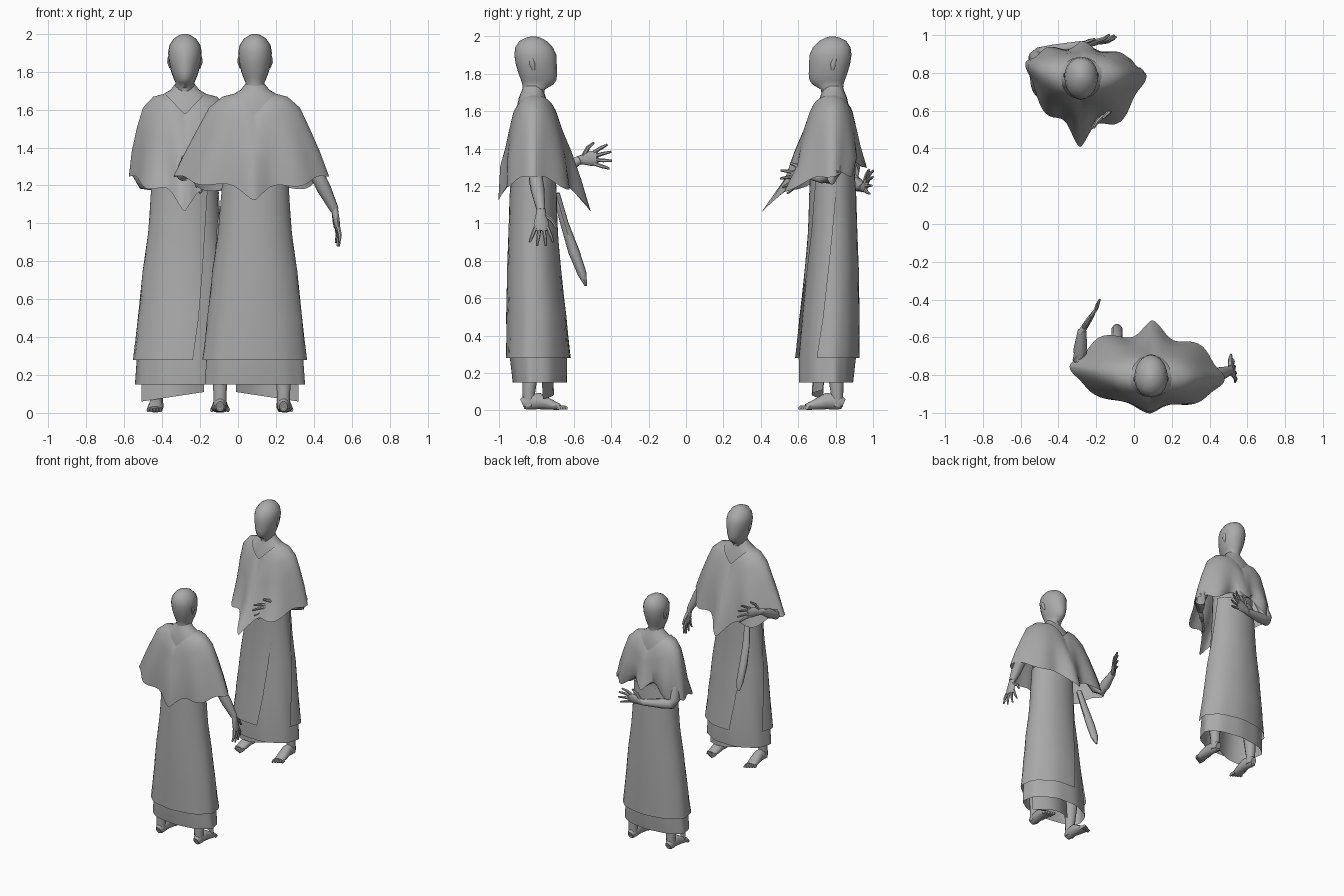
import bpy, bmesh
from math import sin, cos, pi, radians, copysign
from mathutils import Vector, Matrix

cube = bpy.data.objects.get("Cube")
if cube:
    bpy.data.objects.remove(cube)

# One matte grey covers everything
grey = bpy.data.materials.new("stone grey")
grey.use_nodes = True
grey.diffuse_color = (0.4, 0.4, 0.4, 1)
grey.node_tree.nodes["Principled BSDF"].inputs["Base Color"].default_value = (0.4, 0.4, 0.4, 1)


def loft(name, rings, place, closed=True, cap=True):
    """Skin a list of equally long point rows into one smooth object."""
    bm = bmesh.new()
    rows = [[bm.verts.new(p) for p in r] for r in rings]
    n = len(rows[0])
    for a, b in zip(rows, rows[1:]):
        for i in range(n if closed else n - 1):
            j = (i + 1) % n
            bm.faces.new((a[i], a[j], b[j], b[i]))
    if closed and cap:
        bm.faces.new(rows[0][::-1])
        bm.faces.new(rows[-1])
    bmesh.ops.recalc_face_normals(bm, faces=bm.faces)
    mesh = bpy.data.meshes.new(name)
    bm.to_mesh(mesh)
    bm.free()
    mesh.materials.append(grey)
    obj = bpy.data.objects.new(name, mesh)
    bpy.context.collection.objects.link(obj)
    obj.matrix_world = place
    bpy.ops.object.select_all(action='DESELECT')
    obj.select_set(True)
    bpy.context.view_layer.objects.active = obj
    bpy.ops.object.shade_smooth_by_angle(angle=radians(50))


def oval(z, rx, front, back, n=20, start=0.0, sweep=2 * pi, fold=0.0, grow=0.0):
    """Horizontal ring whose front (-y) and back depths differ."""
    pts = []
    for i in range(n):
        a = start + sweep * i / n
        k = 1 + fold * sin(9 * a + 2.5 * z)
        depth = back if sin(a) > 0 else -front
        pts.append(Vector((cos(a) * (rx + grow) * k, sin(a) * (depth + grow) * k, z)))
    return pts


def tube(name, path, radii, place, side=(0, 1, 0), n=10):
    """Tube along a path; radii are (across side, through thickness)."""
    path = [Vector(p) for p in path]
    rings = []
    for i, p in enumerate(path):
        d = (path[min(i + 1, len(path) - 1)] - path[max(i - 1, 0)]).normalized()
        u = Vector(side)
        u = (u - d * u.dot(d)).normalized()
        v = d.cross(u)
        ru, rv = radii[i]
        rings.append([p + u * cos(2 * pi * k / n) * ru + v * sin(2 * pi * k / n) * rv
                      for k in range(n)])
    loft(name, rings, place)


def hand(name, wrist, direction, side, place):
    """Flat palm, four spread fingers and a thumb on the +side edge."""
    w, d, s = Vector(wrist), Vector(direction).normalized(), Vector(side)
    s = (s - d * s.dot(d)).normalized()
    tube(name + "_palm", [w - d * .02, w + d * .02, w + d * .07, w + d * .11],
         [(.021, .018), (.028, .018), (.041, .016), (.037, .011)], place, s)
    for i in range(4):
        off = (i - 1.5) * .021
        base = w + d * .092 + s * off
        way = (d + s * off * 13).normalized()
        size = .1 if i in (1, 2) else .086
        bend = s.cross(d) * .012
        tube(f"{name}_finger_{i + 1}", [base, base + way * size * .55, base + way * size + bend],
             [(.011, .011), (.010, .010), (.006, .006)], place, s, 6)
    t = w + d * .025 + s * .02
    tube(name + "_thumb", [t, t + d * .03 + s * .04, t + d * .07 + s * .062],
         [(.015, .013), (.012, .011), (.007, .007)], place, d.cross(s), 6)


def arm(name, shoulder, elbow, wrist, place):
    s, e, w = Vector(shoulder), Vector(elbow), Vector(wrist)
    path = [s, s.lerp(e, .5), s.lerp(e, .9), e.lerp(w, .12), e.lerp(w, .4), w]
    tube(name, path, [(r, r) for r in (.04, .042, .038, .038, .037, .023)], place, (.3, .9, .2))


def poncho(name, left, right, back_hem, front_reach, back_reach, back_fold, place):
    """Draped V-neck cape with pointed hems; left and right are (width, y shift)."""
    # width, front, back, side height, front height, back height, fold
    profile = [
        (.105, .118, .10, 1.685, 1.575, 1.575, 0),
        (.17, .13, .115, 1.668, 1.55, 1.55, 0),
        (.232, .155, .13, 1.61, 1.48, 1.49, .01),
        (.278, .195, .145, 1.50, 1.38, 1.41, .04),
        (.322, .23, .165, 1.38, 1.25, 1.32, .08),
        (.36, front_reach, back_reach, 1.25, 1.09, back_hem, .11)]
    rings = []
    n = 96
    for step, (w, f, b, zs, zf, zb, fold) in enumerate(profile):
        t = step / (len(profile) - 1)
        ring = []
        for i in range(n):
            a = 2 * pi * (i + .5) / n
            c, s = cos(a), sin(a)
            width, shift = left if c > 0 else right
            x = copysign(abs(c) ** (1 + .25 * t), c) * (w + (width - .36) * t * t)
            if s > 0:
                y, zc, amp = b * s ** (.9 + .2 * t), zb, fold * back_fold
            else:
                y, zc, amp = -f * (-s) ** (.9 + .6 * t), zf, fold * 1.4
            wave = amp * cos(8 * a + .3) * abs(s)
            z = zs + (zc - zs) * (1 - abs(c)) - .2 * wave
            ring.append(Vector((x * (1 + .4 * wave), y * (1 + wave) + shift * c * c * t, z)))
        rings.append(ring)
    loft(name, rings, place, cap=False)


# Skirt outline: height, half width, front, back
SKIRT = [(1.30, .165, -.11, .11), (1.15, .172, -.115, .12), (.95, .185, -.12, .125),
         (.75, .212, -.135, .13), (.50, .235, -.16, .13), (.28, .255, -.18, .125),
         (.15, .263, -.18, .11)]
HEAD = [(1.60, .08, -.05, .07), (1.66, .065, -.055, .065), (1.715, .055, -.06, .058),
        (1.742, .05, -.105, .06), (1.765, .06, -.122, .067), (1.80, .073, -.126, .08),
        (1.85, .084, -.124, .095), (1.90, .089, -.122, .103), (1.94, .082, -.104, .098),
        (1.975, .058, -.07, .075), (1.993, .03, -.035, .04), (2.0, .008, -.01, .01)]
TORSO = [(1.735, .052, -.05, .055), (1.705, .075, -.055, .065), (1.675, .125, -.065, .078),
         (1.62, .18, -.085, .09), (1.52, .19, -.115, .105), (1.38, .17, -.115, .11),
         (1.25, .16, -.10, .105)]


def body(who, place):
    """Head, torso, layered skirt and feet shared by both people."""
    loft(who + "_head", [oval(*r) for r in HEAD], place)
    loft(who + "_torso", [oval(*r) for r in TORSO], place)
    for tag, s, x in (("left", 1, .185), ("right", -1, -.15)):
        tube(f"{who}_{tag}_ear", [(s * .076, 0, 1.82), (s * .086, .006, 1.85), (s * .084, .012, 1.88)],
             [(.007, .006), (.015, .008), (.010, .006)], place, n=8)
        # Leg, foot and toes
        tube(f"{who}_{tag}_leg", [(x * .8, 0, .6), (x, .015, .25), (x, .025, .1), (x, .025, .02)],
             [(.06, .06), (.048, .048), (.034, .036), (.032, .034)], place)
        tube(f"{who}_{tag}_foot", [(x, .06, .034), (x, .035, .045), (x, -.03, .05),
                                   (x + s * .005, -.095, .03), (x + s * .008, -.14, .018)],
             [(.022, .03), (.034, .044), (.036, .046), (.042, .028), (.038, .017)], place, (1, 0, 0))
        for i in range(5):
            tx = x + s * (.01 + (i - 2) * .016)
            end = -.182 + .009 * i
            tube(f"{who}_{tag}_toe_{i + 1}", [(tx, -.125, .017), (tx, end + .012, .015), (tx, end, .01)],
                 [(.010, .014), (.010, .012), (.005, .006)], place, (1, 0, 0), 6)
    # Full under skirt
    loft(who + "_under_skirt", [oval(*r, n=48, fold=.014 * (1.3 - r[0])) for r in SKIRT],
         place, cap=False)
    # Wrapped outer skirt with a slanting open front edge
    rings = []
    for k, r in enumerate(SKIRT[:-1]):
        flare = .008 + .012 * (k / 5) ** 2
        rings.append(oval(*r, n=48, start=-pi / 2 + .85 - .7 * k / 5, sweep=-1.72 * pi,
                          fold=.014 * (1.3 - r[0]), grow=flare))
    loft(who + "_wrap_skirt", rings, place, closed=False)
    # Low inner panel with a slanting hem
    rows = []
    for t in (0, .5, 1):
        rows.append([Vector((-.23 + .33 * i / 8, -.03 - .06 * sin(pi * i / 8) - .02 * t,
                             .4 - t * (.34 - .05 * i / 8))) for i in range(9)])
    loft(who + "_inner_panel", rows, place, closed=False)


# Person at the back of the scene, one arm folded behind
far = Matrix.Translation((-.28, .782, 0))
body("far_person", far)
poncho("far_person_poncho", (.345, 0), (.295, .06), 1.34, .325, .14, 1.6, far)
arm("far_person_left_arm", (.17, .01, 1.56), (.315, .01, 1.24), (.19, -.14, 1.265), far)
hand("far_person_left_hand", (.19, -.14, 1.265), (-.15, -.13, -.05), (0, -.2, 1), far)
arm("far_person_right_arm", (-.17, .01, 1.56), (-.25, .11, 1.22), (0, .165, 1.19), far)
hand("far_person_right_hand", (0, .165, 1.19), (.15, .03, .03), (0, .2, 1), far)

# Person at the front of the scene, turned to face the other
near = Matrix.Translation((.09, -.815, 0)) @ Matrix.Rotation(pi, 4, 'Z')
body("near_person", near)
poncho("near_person_poncho", (.43, -.06), (.39, 0), 1.14, .265, .17, 1, near)
arm("near_person_right_arm", (-.17, 0, 1.56), (-.33, -.01, 1.25), (-.42, -.04, 1.07), near)
hand("near_person_right_hand", (-.42, -.04, 1.07), (-.16, -.02, -1), (.15, -1, 0), near)
arm("near_person_left_arm", (.17, 0, 1.56), (.38, -.08, 1.25), (.365, -.25, 1.34), near)
hand("near_person_left_hand", (.365, -.25, 1.34), (-.11, -.17, .02), (0, 0, 1), near)
# Hanging sash end
tube("near_person_sash", [(.15, -.12, 1.16), (.17, -.165, 1.0), (.18, -.215, .85),
                          (.18, -.26, .73), (.18, -.28, .665)],
     [(.02, .02), (.03, .022), (.03, .03), (.03, .024), (.012, .006)], near, (1, 0, 0), 8)
